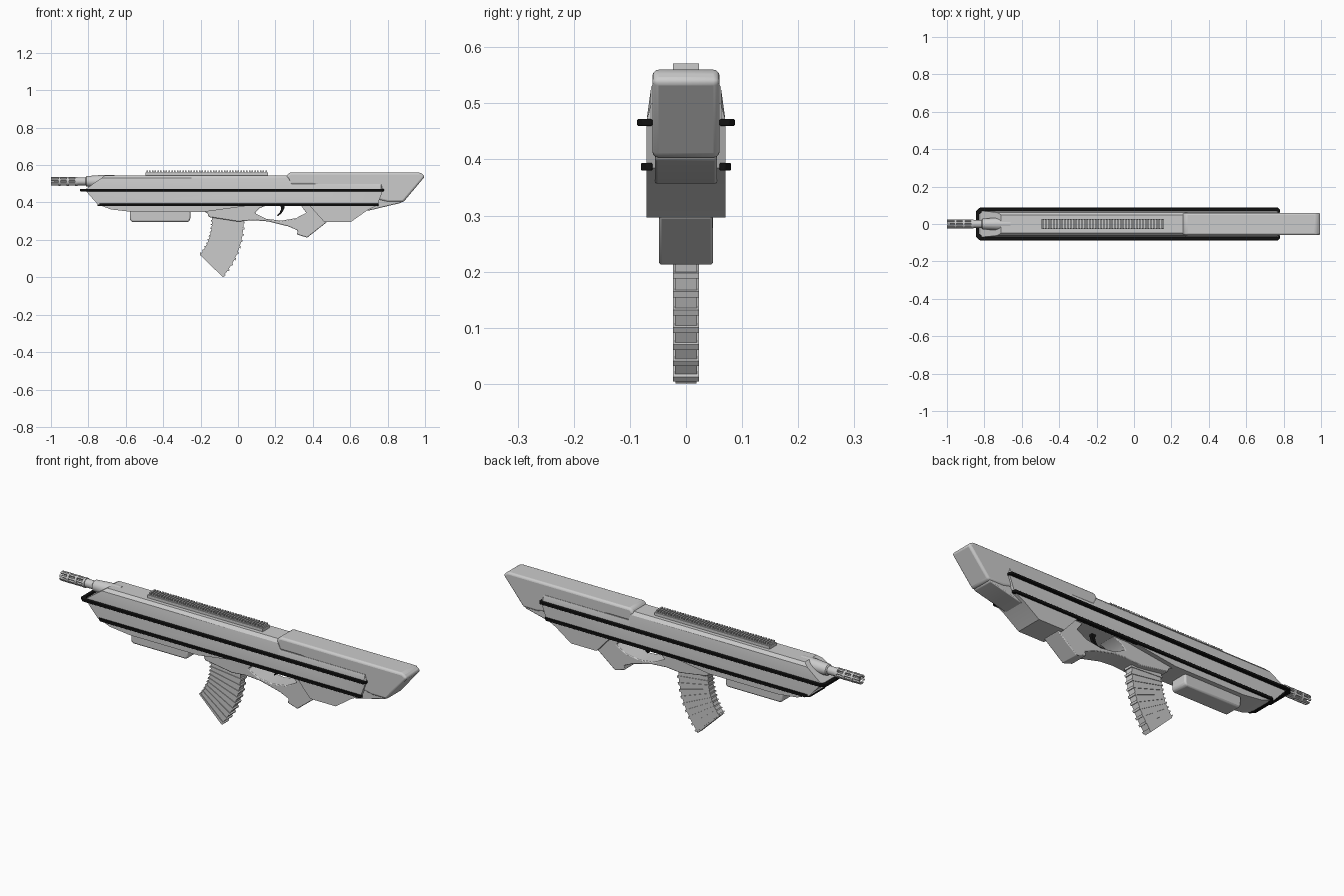
import bpy, bmesh
from math import sin, cos, pi, radians
from mathutils import Matrix

if "Cube" in bpy.data.objects:
    bpy.data.objects.remove(bpy.data.objects["Cube"])

black = bpy.data.materials.new("black")
black.diffuse_color = (0.006, 0.006, 0.006, 1)
black.use_nodes = True
black.node_tree.nodes["Principled BSDF"].inputs["Base Color"].default_value = black.diffuse_color


def finish(name, bm, bevel=0.0, mat=None, segs=2):
    bmesh.ops.recalc_face_normals(bm, faces=bm.faces)
    me = bpy.data.meshes.new(name)
    bm.to_mesh(me)
    bm.free()
    ob = bpy.data.objects.new(name, me)
    bpy.context.collection.objects.link(ob)
    if mat:
        me.materials.append(mat)
    if bevel:
        m = ob.modifiers.new("bevel", 'BEVEL')
        m.width, m.segments, m.limit_method = bevel, segs, 'ANGLE'
        m.angle_limit = radians(35)
    bpy.ops.object.select_all(action='DESELECT')
    ob.select_set(True)
    bpy.context.view_layer.objects.active = ob
    bpy.ops.object.shade_smooth_by_angle(angle=radians(30))
    return ob


def loft(bm, rings):
    # Bridge closed rings of equal length and cap both ends
    vs = [[bm.verts.new(p) for p in r] for r in rings]
    n = len(vs[0])
    for a, b in zip(vs, vs[1:]):
        for i in range(n):
            j = (i + 1) % n
            bm.faces.new((a[i], a[j], b[j], b[i]))
    bm.faces.new(vs[0])
    bm.faces.new(vs[-1])


def slab(name, layers, **kw):
    # Side profiles (x, z) at half widths y, outermost first, mirrored over y
    rings = [[(x, -y, z) for x, z in p] for y, p in layers]
    rings += [[(x, y, z) for x, z in p] for y, p in reversed(layers)]
    bm = bmesh.new()
    loft(bm, rings)
    return finish(name, bm, **kw)


def box(bm, x0, x1, y, z0, z1):
    loft(bm, [[(x0, -y, z), (x1, -y, z), (x1, y, z), (x0, y, z)] for z in (z0, z1)])


def turned(name, prof, z, n=24):
    bm = bmesh.new()
    loft(bm, [[(x, r * cos(2 * pi * i / n), z + r * sin(2 * pi * i / n))
               for i in range(n)] for x, r in prof])
    return finish(name, bm)


# Main body: flat sides, leaning inward above the upper trim line
side = [(-0.82, 0.468), (-0.75, 0.39), (-0.68, 0.363), (-0.57, 0.35), (-0.18, 0.35),
        (0.08, 0.386), (0.38, 0.386), (0.46, 0.297), (0.605, 0.297), (0.69, 0.357),
        (0.745, 0.385), (0.775, 0.465)]
body_top = [(0.765, 0.50), (0.285, 0.50), (0.27, 0.545), (-0.71, 0.545)]


def capped(limit):
    pts = [(x, min(z, limit)) for x, z in body_top[:3]]
    f = (limit - 0.468) / 0.077
    return side + pts + [(-0.82 + 0.11 * min(f, 1), limit)]


slab("body", [(0.070, capped(0.472)), (0.062, capped(0.53)), (0.048, capped(0.545))])

# Trigger guard and grip hook, open around the finger hole
slab("grip_guard", [(0.048, [
    (-0.20, 0.355), (-0.165, 0.345), (-0.155, 0.322), (0.0, 0.298), (0.08, 0.305),
    (0.16, 0.299), (0.27, 0.272), (0.32, 0.250), (0.315, 0.229), (0.37, 0.212),
    (0.475, 0.295), (0.50, 0.36), (0.42, 0.395), (0.335, 0.387), (0.365, 0.345),
    (0.31, 0.316), (0.23, 0.303), (0.15, 0.313), (0.09, 0.343), (0.115, 0.370),
    (0.16, 0.387), (0.10, 0.40), (-0.20, 0.40)])], bevel=0.004)

# Shoulder stock with rounded butt
slab("stock", [(0.060, [
    (0.258, 0.54), (0.275, 0.56), (0.975, 0.56), (1.0, 0.54), (0.885, 0.403),
    (0.80, 0.403), (0.40, 0.495), (0.275, 0.495)])], bevel=0.011, segs=3)
slab("stock_underside", [(0.055, [
    (0.60, 0.48), (0.93, 0.48), (0.872, 0.398), (0.70, 0.357), (0.60, 0.36)])],
    bevel=0.004)

# Handguard block under the front
slab("handguard", [(0.046, [
    (-0.578, 0.36), (-0.578, 0.308), (-0.568, 0.296), (-0.265, 0.296),
    (-0.255, 0.308), (-0.255, 0.36)])], bevel=0.010)

# Ribbed top rail
bm = bmesh.new()
box(bm, -0.495, 0.16, 0.028, 0.54, 0.560)
for i in range(44):
    x = -0.49 + i * 0.0148
    box(bm, x, x + 0.008, 0.023, 0.558, 0.571)
finish("top_rail", bm)


# Black trim bands, wrapping the nose and running down both sides
def trim(name, x0, x1, out, z, h):
    half = [(x1, 0.06), (x1, out - 0.01), (x1 - 0.01, out), (x0 + 0.02, out), (x0, out - 0.02)]
    inner = [(x0 + 0.018, 0.052), (x0 + 0.03, 0.062), (x1 - 0.03, 0.06)]
    loop = half + [(x, -y) for x, y in reversed(half)]
    loop += [(x, -y) for x, y in reversed(inner)] + inner
    bm = bmesh.new()
    loft(bm, [[(x, y, k) for x, y in loop] for k in (z - h / 2, z + h / 2)])
    finish(name, bm, bevel=0.002, mat=black)


trim("upper_trim", -0.845, 0.78, 0.087, 0.466, 0.012)
trim("lower_trim", -0.75, 0.752, 0.080, 0.387, 0.014)

# Trigger
slab("trigger", [(0.008, [
    (0.222, 0.40), (0.250, 0.40), (0.247, 0.365), (0.232, 0.342), (0.213, 0.326),
    (0.209, 0.331), (0.224, 0.348), (0.231, 0.368)])], mat=black)

# Curved magazine: stacked wedges with wider ribs between them
bm = bmesh.new()
N = 10


def wedge(a0, a1, r0, r1, y):
    rings = []
    for a in (a0, a1):
        c, s = cos(radians(a)), sin(radians(a))
        rings.append([(-0.406 + r * c, w, 0.315 - r * s)
                      for r, w in ((r0, -y), (r1, -y), (r1, y), (r0, y))])
    loft(bm, rings)


for i in range(N):
    a, step = -1 + i * 4.4, 4.4
    g = 0.015 * i / N
    wedge(a, a + 3.0, 0.266 + g, 0.435 + g, 0.020)
    wedge(a + 3.0, a + step, 0.261 + g, 0.442 + g, 0.023)
wedge(43, 44, 0.28, 0.453, 0.019)
finish("magazine", bm)

# Barrel, its shroud and the slotted muzzle
BZ = 0.513
turned("barrel_shroud", [(-0.815, 0.022), (-0.81, 0.028), (-0.73, 0.034), (-0.66, 0.034)], BZ)
turned("barrel", [(-0.86, 0.021), (-0.80, 0.021)], BZ)
turned("muzzle_core", [(-0.985, 0.012), (-0.85, 0.012)], BZ)
bm = bmesh.new()
for k in range(8):
    b = bmesh.ops.create_cube(bm, size=1)["verts"]
    bmesh.ops.transform(bm, verts=b, matrix=Matrix.Translation((-0.93, 0, BZ))
                        @ Matrix.Rotation(2 * pi * (k + 0.5) / 8, 4, 'X')
                        @ Matrix.Translation((0, 0, 0.0195))
                        @ Matrix.Diagonal((0.14, 0.009, 0.008, 1)))
finish("muzzle_bars", bm)
for i, x in enumerate((-0.955, -0.91, -0.865)):
    turned("muzzle_ring_%d" % i, [(x - 0.006, 0.0245), (x + 0.006, 0.0245)], BZ)
